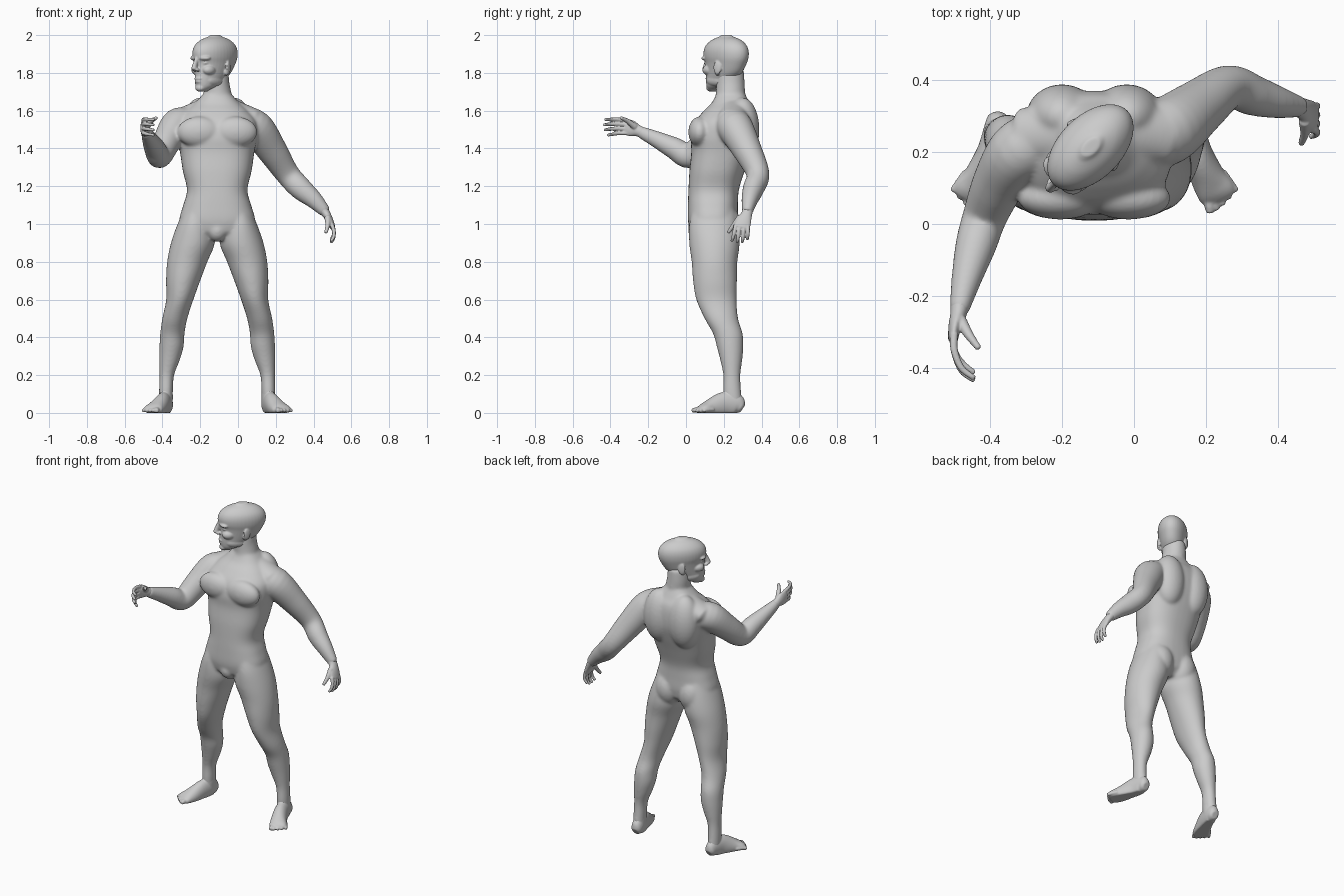
import bpy, bmesh, math
from mathutils import Vector, Matrix

X, Y, Z = Vector((1, 0, 0)), Vector((0, 1, 0)), Vector((0, 0, 1))
MID = -0.11          # the torso and legs mirror about this x


def spline(keys, steps=5):
    out = []
    for i in range(len(keys) - 1):
        a, b, c, d = (keys[min(max(j, 0), len(keys) - 1)] for j in range(i - 1, i + 3))
        for s in range(steps):
            t = s / steps
            out.append([0.5 * (2 * q + (r - p) * t + (2*p - 5*q + 4*r - w) * t*t + (3*q - p - 3*r + w) * t**3)
                        for p, q, r, w in zip(a, b, c, d)])
    return out + [list(keys[-1])]


def loft(bm, keys, ref=X, normal=None, power=1.0, n=24):
    """Closed tube through keys (x, y, z, half width along ref, half depth)."""
    pts = spline(keys)
    pos = [Vector(p[:3]) for p in pts]
    rings = []

    def ring(c, nrm, a, b):
        u = (ref - nrm * ref.dot(nrm)).normalized()
        v = nrm.cross(u)
        vs = []
        for k in range(n):
            t = 2 * math.pi * k / n
            x, y = (math.copysign(abs(f) ** power, f) for f in (math.cos(t), math.sin(t)))
            p = c + u * a * x + v * b * y
            p.z = max(p.z, 0)
            vs.append(bm.verts.new(p))
        rings.append(vs)

    last = len(pts) - 1
    for i, p in enumerate(pts):
        nrm = normal or (pos[min(i + 1, last)] - pos[max(i - 1, 0)]).normalized()
        a, b = p[3], p[4]
        if i == 0:
            ring(pos[i] - nrm * 0.35 * min(a, b), nrm, a * 0.65, b * 0.65)
        ring(pos[i], nrm, a, b)
        if i == last:
            ring(pos[i] + nrm * 0.35 * min(a, b), nrm, a * 0.65, b * 0.65)
    for r, s in zip(rings, rings[1:]):
        for k in range(n):
            bm.faces.new((r[k], r[(k + 1) % n], s[(k + 1) % n], s[k]))
    bm.faces.new(rings[0][::-1])
    bm.faces.new(rings[-1])


def stack(bm, rows, power=1.0):
    """Horizontal sections: (z, x0, x1, y0, y1)."""
    loft(bm, [((a + b) / 2, (c + d) / 2, z, abs(b - a) / 2, (d - c) / 2) for z, a, b, c, d in rows],
         normal=Z, power=power, n=40)


def blob(bm, c, r, rot=Matrix()):
    bmesh.ops.create_uvsphere(bm, u_segments=24, v_segments=16, radius=1,
                              matrix=Matrix.Translation(c) @ rot @ Matrix.Diagonal((*r, 1)))


def fuse(name, bm, voxel, smooth):
    """Merge the overlapping shapes of one part into a single skin."""
    bmesh.ops.recalc_face_normals(bm, faces=bm.faces)
    me = bpy.data.meshes.new(name)
    bm.to_mesh(me)
    bm.free()
    ob = bpy.data.objects.new(name, me)
    bpy.context.collection.objects.link(ob)
    m = ob.modifiers.new("skin", 'REMESH')
    m.mode, m.voxel_size, m.use_smooth_shade = 'VOXEL', voxel, True
    m = ob.modifiers.new("soften", 'SMOOTH')
    m.factor, m.iterations = 0.5, smooth


# Torso
body = bmesh.new()
stack(body, [(z, MID - w, MID + w, a, b) for z, w, a, b in (
    (0.96, .17, .022, .265), (1.02, .2, .01, .275), (1.10, .18, .01, .275), (1.18, .16, .013, .28),
    (1.28, .182, .018, .31), (1.38, .197, .028, .345), (1.46, .212, .026, .367), (1.54, .21, .048, .37),
    (1.60, .165, .095, .36), (1.64, .12, .135, .338), (1.69, .073, .163, .312))], power=0.82)
# Neck
loft(body, [(-.108, .225, 1.6, .088, .088), (-.107, .235, 1.68, .074, .078), (-.114, .235, 1.74, .069, .076),
            (-.114, .235, 1.81, .064, .072)], n=32)
# Groin
blob(body, (MID, .068, .965), (.055, .057, .06))
for s in (-1, 1):
    # Chest, shoulder blades, slope to the shoulder, and buttocks
    blob(body, (MID + s * .095, .072, 1.487), (.118, .06, .082))
    blob(body, (MID + s * .09, .30, 1.50), (.1, .089, .17))
    loft(body, [(MID + s * .05, .25, 1.635, .07, .04), (MID + s * .13, .25, 1.59, .075, .05),
                (MID + s * .2, .245, 1.555, .08, .055)], ref=Y)
    blob(body, (MID + s * .085, .19, .99), (.092, .102, .12))
    # Legs
    stack(body, [(z, MID + s * i, MID + s * o, a, b) for z, i, o, a, b in (
        (1.1, .05, .165, .04, .25), (1.0, .03, .21, .018, .273), (.9, .013, .245, .017, .284),
        (.8, .052, .265, .03, .272),
        (.7, .09, .271, .037, .27), (.6, .126, .27, .054, .268), (.5, .158, .291, .098, .276),
        (.42, .173, .302, .143, .3), (.35, .178, .306, .163, .304), (.28, .198, .307, .181, .298),
        (.2, .228, .306, .197, .288), (.12, .234, .308, .196, .292), (.05, .236, .308, .2, .298))])
# Arms
loft(body, [(.03, .24, 1.53, .085, .08), (.095, .26, 1.51, .095, .092), (.18, .325, 1.39, .077, .08),
            (.262, .381, 1.265, .061, .064), (.33, .358, 1.19, .057, .061), (.40, .338, 1.13, .045, .048),
            (.462, .325, 1.065, .029, .032)], ref=Y, n=32)
loft(body, [(-.26, .23, 1.53, .08, .085), (-.32, .2, 1.525, .088, .086), (-.375, .115, 1.44, .077, .074),
            (-.415, .02, 1.36, .066, .062), (-.44, -.06, 1.40, .059, .057), (-.465, -.15, 1.445, .045, .043),
            (-.486, -.24, 1.487, .032, .028)], ref=Z, n=32)
fuse("body", body, .0065, 22)

# Feet
for s, name in ((-1, "right_foot"), (1, "left_foot")):
    foot = bmesh.new()
    loft(foot, [(MID + s * d, y, z, a, b) for d, y, z, a, b in (
        (.268, .292, .03, .031, .036), (.271, .262, .045, .037, .06), (.286, .2, .045, .041, .065),
        (.315, .13, .025, .048, .049), (.338, .09, .018, .053, .031), (.348, .07, .014, .047, .018))], n=32)
    stack(foot, [(z, MID + s * i, MID + s * o, a, b) for z, i, o, a, b in (
        (.04, .236, .306, .205, .297), (.09, .235, .307, .199, .291), (.14, .237, .305, .2, .288),
        (.18, .237, .3, .207, .283))])
    for i, dy in enumerate((0, .006, .02, .038, .058)):
        x, y, r = MID + s * (.322 + .0178 * i), .035 + dy, .0145 if i == 0 else .011
        loft(foot, [(x - s * (.008 + .007 * i), y + .05, .018, r, r), (x - s * (.003 + .003 * i), y + .02, .016, r, r),
                    (x, y, .011, r * .9, r * .9)], n=12)
    fuse(name, foot, .0045, 5)


# Hands
def hand(name, palm, ref, fingers, thumb):
    bm = bmesh.new()
    loft(bm, palm, ref=ref)
    for path in fingers:
        loft(bm, [(*p, r, r) for p, r in zip(path, (.0115, .0105, .0095, .008))], ref=ref, n=12)
    loft(bm, [(*p, r, r) for p, r in zip(thumb, (.018, .013, .009))], ref=ref, n=12)
    fuse(name, bm, .004, 3)


hand("left_hand",
     [(.435, .33, 1.095, .031, .031), (.466, .322, 1.055, .029, .023), (.488, .305, 1.015, .041, .018),
      (.502, .295, .98, .042, .014)], Y,
     [((.498, .264 + .021 * i, .995), (.508, .256 + .024 * i, .96), (.505, .249 + .026 * i, .93 - dz),
       (.492, .243 + .027 * i, .91 - dz)) for i, dz in enumerate((0, .007, .006, -.008))],
     ((.475, .287, 1.035), (.475, .253, .995), (.465, .224, .955)))
hand("right_hand",
     [(-.482, -.21, 1.473, .031, .028), (-.488, -.25, 1.492, .03, .023), (-.498, -.285, 1.505, .042, .018),
      (-.503, -.32, 1.515, .043, .014)], Z,
     [((-.5, -.305, 1.545 - .021 * i), (-.5, -.35, 1.553 - .024 * i), (-.48, -.395 - dy, 1.554 - .026 * i),
       (-.445, -.423 - dy, 1.552 - .027 * i)) for i, dy in enumerate((.005, .011, .007, -.01))],
     ((-.482, -.27, 1.515), (-.458, -.31, 1.545), (-.432, -.345, 1.562)))

# Head, built facing forwards and then turned
head = bmesh.new()
stack(head, [(z, -w, w, a, b) for z, w, a, b in (
    (1.712, .03, -.122, -.05), (1.73, .048, -.129, .0), (1.76, .06, -.133, .05), (1.80, .07, -.132, .1),
    (1.85, .08, -.132, .132), (1.885, .087, -.143, .145), (1.92, .087, -.142, .144), (1.95, .077, -.125, .128),
    (1.975, .055, -.09, .095), (1.991, .028, -.045, .05))])
# Nose
loft(head, [(0, -.134, 1.88, .011, .012), (0, -.148, 1.845, .011, .015), (0, -.158, 1.82, .015, .015)], n=16)
# Lips and chin
blob(head, (0, -.125, 1.770), (.027, .0145, .008))
blob(head, (0, -.124, 1.754), (.024, .0145, .008))
blob(head, (0, -.112, 1.720), (.028, .023, .02))
for s in (-1, 1):
    # Brow, eye, cheek, nostril, jaw and ear
    blob(head, (s * .033, -.113, 1.878), (.036, .025, .014), Matrix.Rotation(s * .3, 4, 'Z'))
    blob(head, (s * .033, -.108, 1.852), (.018, .014, .010))
    blob(head, (s * .042, -.085, 1.815), (.03, .04, .028))
    blob(head, (s * .012, -.143, 1.816), (.009, .014, .009))
    blob(head, (s * .042, -.04, 1.76), (.022, .06, .03))
    blob(head, (s * .083, .018, 1.828), (.008, .023, .036), Matrix.Rotation(s * .35, 4, 'Z'))
    blob(head, (s * .076, .01, 1.805), (.012, .014, .02))
bmesh.ops.transform(head, verts=head.verts,
                    matrix=Matrix.Translation((-.122, .212, 0)) @ Matrix.Rotation(math.radians(-45), 4, 'Z'))
fuse("head", head, .0042, 6)
